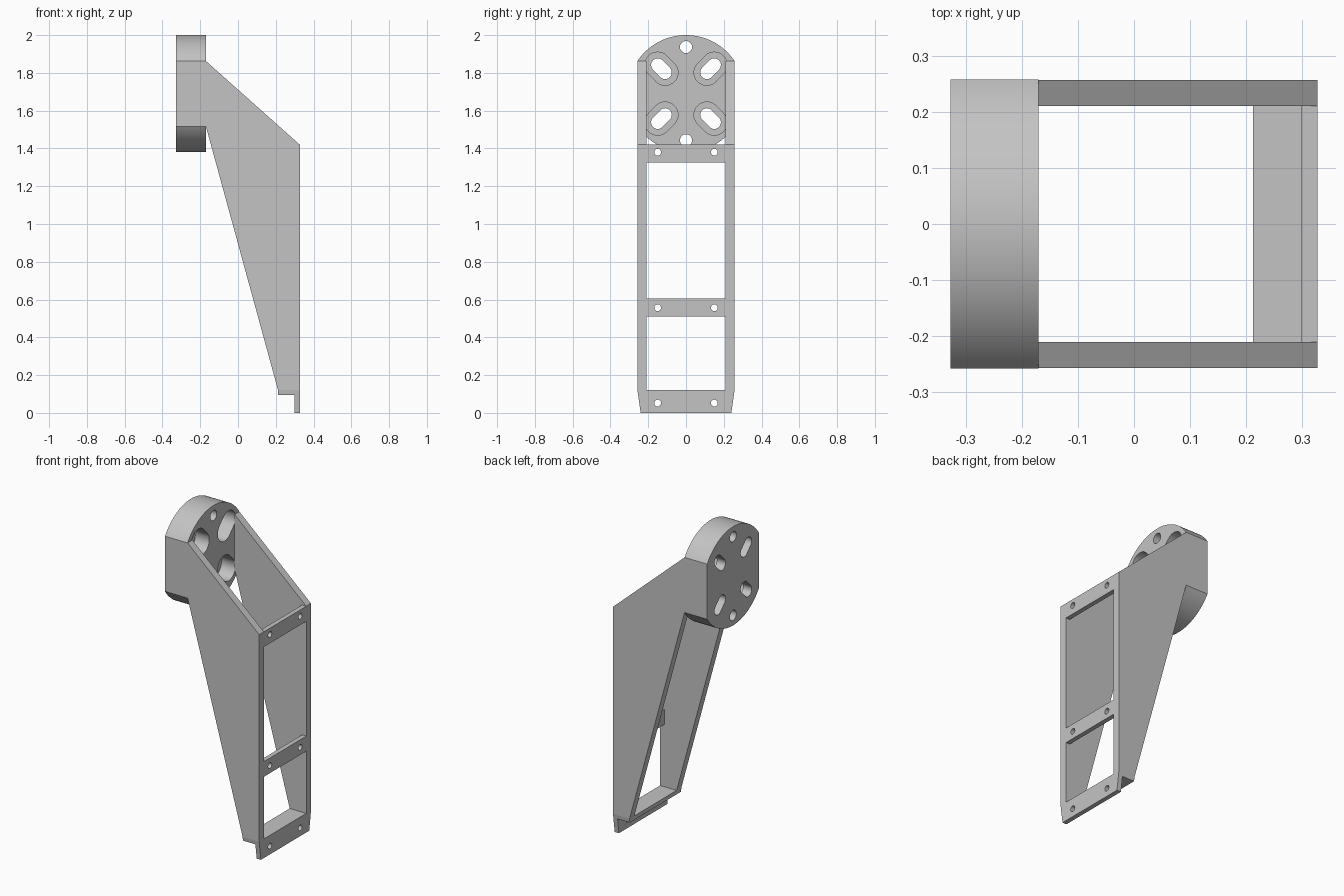
import bpy, bmesh
from math import sin, cos, pi, asin, atan2
from mathutils import Vector

cube = bpy.data.objects.get("Cube")
if cube:
    bpy.data.objects.remove(cube, do_unlink=True)

grey = bpy.data.materials.new("light grey")
grey.use_nodes = True
COLOUR = (0.55, 0.55, 0.55, 1)
grey.diffuse_color = COLOUR
grey.node_tree.nodes["Principled BSDF"].inputs["Base Color"].default_value = COLOUR

# Main dimensions
HALF_W, INNER = 0.257, 0.21
BACK, HUB_FRONT, FRONT = -0.327, -0.17, 0.327
HUB_Z, HUB_R = 1.69, 0.31
BAR_X = 0.298


def add_prism(bm, outline, axis, lo, hi):
    """Extrude a 2D outline along x (outline is y, z) or y (outline is x, z)."""
    def place(p, d):
        return (d, p[0], p[1]) if axis == "x" else (p[0], d, p[1])
    low = [bm.verts.new(place(p, lo)) for p in outline]
    high = [bm.verts.new(place(p, hi)) for p in outline]
    bm.faces.new(low)
    bm.faces.new(high)
    n = len(outline)
    for i in range(n):
        j = (i + 1) % n
        bm.faces.new((low[i], low[j], high[j], high[i]))


def finish(name, bm):
    bmesh.ops.recalc_face_normals(bm, faces=bm.faces)
    mesh = bpy.data.meshes.new(name)
    bm.to_mesh(mesh)
    bm.free()
    mesh.materials.append(grey)
    ob = bpy.data.objects.new(name, mesh)
    bpy.context.collection.objects.link(ob)
    return ob


def prisms(name, outlines, axis, lo, hi):
    bm = bmesh.new()
    for outline in outlines:
        add_prism(bm, outline, axis, lo, hi)
    return finish(name, bm)


def arc(cy, cz, r, a0, a1, n):
    return [(cy + r * cos(a0 + (a1 - a0) * i / n),
             cz + r * sin(a0 + (a1 - a0) * i / n)) for i in range(n + 1)]


def circle(cy, cz, r):
    return arc(cy, cz, r, 0, 2 * pi, 32)[:-1]


def slot(cy, cz, r, half):
    """Rounded slot pointing at the hub centre."""
    a = atan2(cz - HUB_Z, cy)
    dy, dz = half * cos(a), half * sin(a)
    return (arc(cy + dy, cz + dz, r, a - pi / 2, a + pi / 2, 16)
            + arc(cy - dy, cz - dz, r, a + pi / 2, a + 3 * pi / 2, 16))


def rect(y, z0, z1):
    return [(-y, z0), (y, z0), (y, z1), (-y, z1)]


def activate(ob):
    bpy.ops.object.select_all(action="DESELECT")
    ob.select_set(True)
    bpy.context.view_layer.objects.active = ob


def cut(ob, outlines, lo, hi):
    cutter = prisms("cutter", outlines, "x", lo, hi)
    cutter.hide_render = True
    mod = ob.modifiers.new("holes", "BOOLEAN")
    mod.operation, mod.solver, mod.object = "DIFFERENCE", "EXACT", cutter
    activate(ob)
    bpy.ops.object.modifier_apply(modifier=mod.name)
    bpy.data.objects.remove(cutter, do_unlink=True)


def smooth(ob):
    activate(ob)
    bpy.ops.object.shade_smooth_by_angle(angle=0.5)


# Mounting hub: a disc with flattened sides, round holes and recessed slots
edge = asin(0.173 / HUB_R)
hub = prisms("mounting_hub",
             [arc(0, HUB_Z, HUB_R, edge, pi - edge, 48)
              + arc(0, HUB_Z, HUB_R, pi + edge, 2 * pi - edge, 48)],
             "x", BACK, HUB_FRONT)
centres = [(sy * 0.13, HUB_Z + sz * 0.132) for sy in (-1, 1) for sz in (-1, 1)]
cut(hub, [slot(y, z, 0.068, 0.028) for y, z in centres], BACK + 0.06, 0)
cut(hub, [slot(y, z, 0.035, 0.028) for y, z in centres]
    + [circle(0, HUB_Z + s * 0.247, 0.032) for s in (-1, 1)], BACK - 0.1, 0)
smooth(hub)

# Side plates, tapered at the foot
profile = [(HUB_FRONT, 1.863), (FRONT, 1.42), (FRONT, 0), (BAR_X, 0),
           (BAR_X, 0.095), (0.212, 0.095), (0.212, 0.12), (HUB_FRONT, 1.517)]
for side, s in (("left", 1), ("right", -1)):
    bm = bmesh.new()
    add_prism(bm, profile, "y", s * INNER, s * HALF_W)
    geom = bm.verts[:] + bm.edges[:] + bm.faces[:]
    result = bmesh.ops.bisect_plane(bm, geom=geom, clear_outer=True,
                                    plane_co=(0, s * HALF_W, 0.12),
                                    plane_no=Vector((0, s * 0.12, -0.017)))
    rim = [e for e in result["geom_cut"] if isinstance(e, bmesh.types.BMEdge)]
    bmesh.ops.holes_fill(bm, edges=rim)
    finish("side_plate_" + ("back" if s > 0 else "front"), bm)

# Cross bars with pairs of screw holes
for name, z0, z1, hole_z in (("top_bar", 1.325, 1.42, 1.38),
                             ("middle_bar", 0.51, 0.605, 0.557),
                             ("foot_bar", 0, 0.12, 0.052)):
    bar = prisms(name, [rect(INNER, z0, z1)], "x", BAR_X, FRONT)
    cut(bar, [circle(s * 0.15, hole_z, 0.018) for s in (-1, 1)], 0.2, 0.4)
    smooth(bar)

# Shelf behind the foot bar
prisms("foot_shelf", [rect(INNER, 0.095, 0.12)], "x", 0.212, BAR_X)
